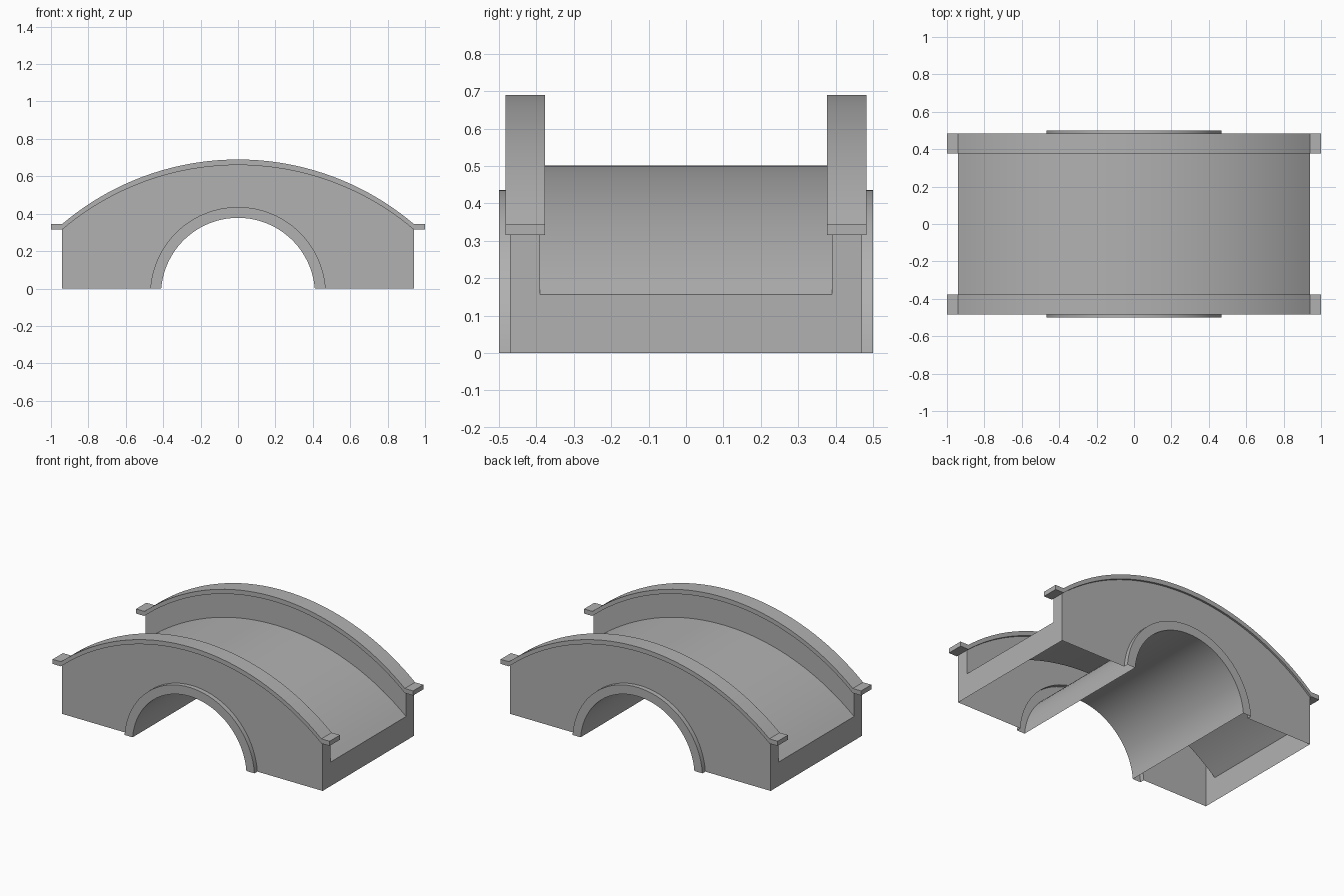
import bpy, bmesh
from math import sin, cos, asin, pi

if "Cube" in bpy.data.objects:
    bpy.data.objects.remove(bpy.data.objects["Cube"])

HALF, SAG = 0.94, 0.345          # half span and rise of the road curve
SEG = 40

# Mid-grey stone
stone = bpy.data.materials.new("grey_stone")
stone.diffuse_color = (0.44, 0.44, 0.44, 1)
stone.use_nodes = True
stone.node_tree.nodes["Principled BSDF"].inputs["Base Color"].default_value = stone.diffuse_color


def road(z_end):
    """Shallow arc from x=-HALF to x=HALF, ending at height z_end."""
    r = (HALF**2 + SAG**2) / (2 * SAG)
    a = asin(HALF / r)
    return [(r * sin(t), z_end + SAG - r + r * cos(t))
            for t in (-a + 2 * a * i / SEG for i in range(SEG + 1))]


def arch(r, n=40):
    """Circular opening, left to right, cut off at the ground."""
    c = -0.034
    a = asin(-c / r)
    pts = [(-r * cos(t), c + r * sin(t))
           for t in (a + (pi - 2 * a) * i / n for i in range(n + 1))]
    return [(x, max(z, 0.0)) for x, z in pts]


def face(bm, pts):
    return bm.faces.new([bm.verts.new(p) for p in pts])


def loft(bm, a, ya, b, yb):
    """Strip of quads between two profiles at depths ya and yb."""
    for i in range(len(a) - 1):
        face(bm, [(a[i][0], ya, a[i][1]), (a[i + 1][0], ya, a[i + 1][1]),
                  (b[i + 1][0], yb, b[i + 1][1]), (b[i][0], yb, b[i][1])])


def finish(bm, name):
    bmesh.ops.remove_doubles(bm, verts=bm.verts, dist=1e-5)
    bmesh.ops.recalc_face_normals(bm, faces=bm.faces)
    me = bpy.data.meshes.new(name)
    bm.to_mesh(me)
    bm.free()
    me.materials.append(stone)
    ob = bpy.data.objects.new(name, me)
    bpy.context.collection.objects.link(ob)
    bpy.ops.object.select_all(action='DESELECT')
    ob.select_set(True)
    bpy.context.view_layer.objects.active = ob
    bpy.ops.object.shade_smooth_by_angle(angle=0.5)


# Bridge body: hollow shell, open underneath
IN, OUT, RIM = 0.39, 0.47, 0.5
deck, wall_top = road(0.157), road(0.315)
inner, outer = arch(0.412), arch(0.47)

bm = bmesh.new()
loft(bm, deck, -IN, deck, IN)                     # roadway
loft(bm, inner, -RIM, inner, RIM)                 # arch barrel
for s in (-1, 1):
    loft(bm, deck, s * IN, wall_top, s * IN)      # parapet inside
    outline = [(-HALF, 0)] + outer + [(HALF, 0)] + wall_top[::-1]
    face(bm, [(x, s * OUT, z) for x, z in outline])   # side wall
    loft(bm, outer, s * OUT, outer, s * RIM)      # raised arch ring edge
    loft(bm, outer, s * RIM, inner, s * RIM)      # raised arch ring face
    face(bm, [(s * HALF, y, z) for y, z in (      # U-shaped end
        (-OUT, 0), (OUT, 0), (OUT, 0.315), (IN, 0.315),
        (IN, 0.157), (-IN, 0.157), (-IN, 0.315), (-OUT, 0.315))])
finish(bm, "bridge_body")

# Coping strips on the parapets, with flat tips
low = [(-1, 0.315)] + road(0.315) + [(1, 0.315)]
high = [(-1, 0.345)] + road(0.345) + [(1, 0.345)]
for s, name in ((-1, "front_coping"), (1, "back_coping")):
    y0, y1 = s * 0.377, s * 0.483
    bm = bmesh.new()
    loft(bm, low, y0, low, y1)
    loft(bm, high, y0, high, y1)
    for y in (y0, y1):
        loft(bm, low, y, high, y)
    for i in (0, -1):
        x = low[i][0]
        face(bm, [(x, y0, 0.315), (x, y1, 0.315), (x, y1, 0.345), (x, y0, 0.345)])
    finish(bm, name)
